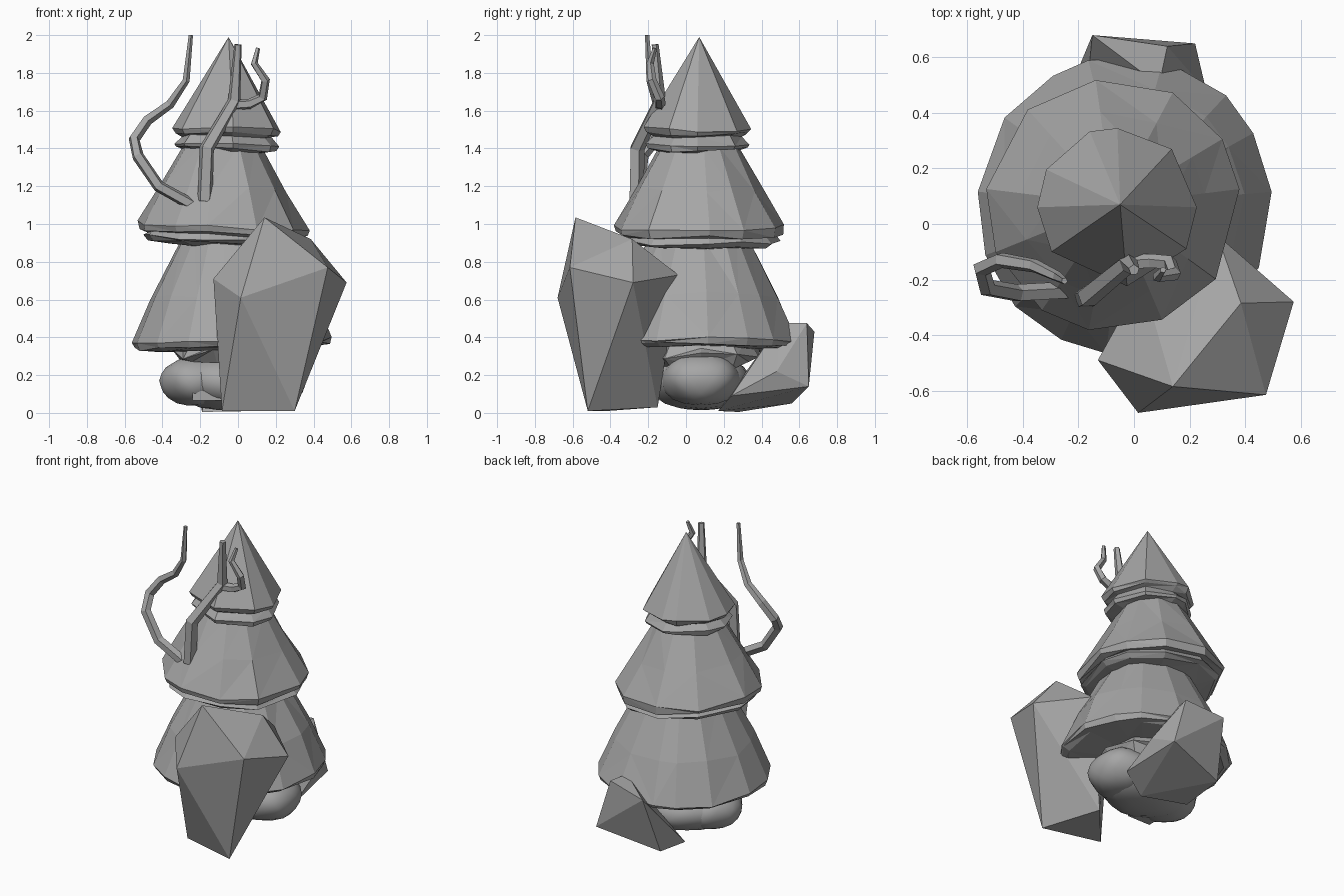
import bpy, bmesh, math, random
from mathutils import Vector

random.seed(4)
cube = bpy.data.objects.get("Cube")
if cube:
    bpy.data.objects.remove(cube, do_unlink=True)

grey = bpy.data.materials.new("plain grey")
grey.use_nodes = True
COLOUR = (0.38, 0.38, 0.38, 1)
grey.diffuse_color = COLOUR
grey.node_tree.nodes["Principled BSDF"].inputs["Base Color"].default_value = COLOUR


def finish(name, bm, smooth=False):
    bmesh.ops.recalc_face_normals(bm, faces=bm.faces)
    mesh = bpy.data.meshes.new(name)
    bm.to_mesh(mesh)
    bm.free()
    mesh.materials.append(grey)
    for p in mesh.polygons:
        p.use_smooth = smooth
    obj = bpy.data.objects.new(name, mesh)
    bpy.context.collection.objects.link(obj)
    return obj


def bridge(bm, rings):
    """Join neighbouring rings with quads."""
    for a, b in zip(rings, rings[1:]):
        for i in range(len(a)):
            j = (i + 1) % len(a)
            bm.faces.new((a[i], a[j], b[j], b[i]))


def tier(name, centre, angles, profile, rough=0.012, lean=0.0, tip=None):
    """Faceted skirt of foliage: rings of (radius, height), slightly uneven."""
    bm = bmesh.new()
    rings = []
    for r, z in profile:
        ring = []
        for deg in angles:
            a = math.radians(deg)
            rr = r * (1 + random.uniform(-rough, rough))
            ring.append(bm.verts.new((centre[0] + rr * math.cos(a),
                                      centre[1] + rr * math.sin(a),
                                      z + lean * rr * math.cos(a)
                                      + random.uniform(-rough, rough))))
        rings.append(ring)
    bridge(bm, rings)
    if tip:
        top = bm.verts.new(tip)
        for a, b in zip(rings[0], rings[0][1:] + rings[0][:1]):
            bm.faces.new((a, b, top))
    else:
        bm.faces.new(rings[0])
    bm.faces.new(rings[-1])
    bmesh.ops.triangulate(bm, faces=bm.faces)
    return finish(name, bm)


def rock(name, points):
    """Angular boulder wrapped around a few corner points."""
    bm = bmesh.new()
    for p in points:
        bm.verts.new(p)
    res = bmesh.ops.convex_hull(bm, input=bm.verts)
    loose = [g for g in res["geom_interior"] if isinstance(g, bmesh.types.BMVert)]
    bmesh.ops.delete(bm, geom=loose, context="VERTS")
    return finish(name, bm)


def vine(name, points, r0, r1, sides=5):
    """Tube along a path, thinning mostly towards its tip."""
    pts = [Vector(p) for p in points]
    bm = bmesh.new()
    rings = []
    side = Vector((0, 1, 0))
    for k, p in enumerate(pts):
        d = (pts[min(k + 1, len(pts) - 1)] - pts[max(k - 1, 0)]).normalized()
        side = (side - d * side.dot(d)).normalized()
        up = d.cross(side)
        r = r0 + (r1 - r0) * (k / (len(pts) - 1)) ** 3
        rings.append([bm.verts.new(p + r * (math.cos(a) * side + math.sin(a) * up))
                      for a in (math.tau * i / sides for i in range(sides))])
    bridge(bm, rings)
    bm.faces.new(rings[0])
    bm.faces.new(rings[-1])
    return finish(name, bm)


def lump(name, centre, radii):
    """Smooth, slightly uneven swelling of the root ball."""
    bm = bmesh.new()
    bmesh.ops.create_icosphere(bm, subdivisions=3, radius=1)
    for v in bm.verts:
        n = v.co.copy()
        k = 1 + 0.04 * math.sin(5 * n.x + 2 * n.z) * math.cos(4 * n.y)
        v.co = Vector(c + k * r * q for c, r, q in zip(centre, radii, n))
    return finish(name, bm, smooth=True)


# Foliage tiers
tier("top_foliage", (-0.06, 0.06), (0, 47, 90, 110, 152, 180, 214, 277, 329),
     [(0.288, 1.505), (0.27, 1.48), (0.235, 1.465), (0.275, 1.425), (0.265, 1.395),
      (0.19, 1.39)], lean=-0.03, tip=(-0.05, 0.07, 1.99))
tier("middle_foliage", (-0.075, 0.07), (7, 31, 62, 98, 132, 173, 202, 236, 259, 293, 324),
     [(0.205, 1.42), (0.335, 1.19), (0.455, 0.985), (0.445, 0.95), (0.405, 0.945),
      (0.43, 0.915), (0.4, 0.89), (0.28, 0.885)], lean=-0.05)
tier("bottom_foliage", (-0.035, 0.07),
     (5, 29, 47, 75, 104, 119, 144, 175, 200, 223, 245, 263, 285, 310, 335),
     [(0.27, 0.92), (0.43, 0.62), (0.535, 0.375), (0.52, 0.35), (0.48, 0.34), (0.3, 0.345)],
     lean=0.03)

# Trunk and root ball
tier("trunk", (-0.03, 0.08), range(0, 360, 36),
     [(0.26, 0.37), (0.33, 0.31), (0.27, 0.25)], rough=0.03)
lump("root_ball", (-0.02, 0.08, 0.165), (0.33, 0.27, 0.155))
lump("left_root", (0.17, 0.08, 0.18), (0.2, 0.21, 0.145))
lump("right_root", (-0.22, 0.04, 0.17), (0.19, 0.2, 0.135))

# Small ledge at the foot
bm = bmesh.new()
bmesh.ops.create_cube(bm, size=1)
bmesh.ops.scale(bm, vec=(0.17, 0.14, 0.05), verts=bm.verts)
bmesh.ops.translate(bm, vec=(-0.155, -0.07, 0.09), verts=bm.verts)
finish("foot_ledge", bm)

# Boulders
rock("front_boulder", [
    (0.14, -0.585, 1.035), (0.385, -0.285, 0.92), (0.575, -0.28, 0.69), (0.475, -0.615, 0.77),
    (0.015, -0.68, 0.61), (-0.13, -0.49, 0.71), (0.3, -0.04, 0.73), (0.03, -0.2, 0.72),
    (0.3, -0.52, 0.01), (-0.085, -0.42, 0.01), (0.15, -0.15, 0.03)])
rock("rear_boulder", [
    (0.12, 0.64, 0.475), (0.09, 0.5, 0.475), (-0.15, 0.68, 0.43), (0.22, 0.65, 0.14),
    (0.26, 0.48, 0.22), (0.26, 0.24, 0.09), (0.09, 0.17, 0.01), (-0.19, 0.28, 0.005),
    (-0.2, 0.56, 0.05)])

# Vines
vine("curling_vine", [
    (-0.24, -0.24, 1.1), (-0.42, -0.25, 1.2), (-0.53, -0.23, 1.36), (-0.55, -0.16, 1.45),
    (-0.48, -0.13, 1.55), (-0.36, -0.15, 1.635), (-0.275, -0.19, 1.76), (-0.25, -0.205, 2.0)],
    0.033, 0.012)
vine("upright_vine", [
    (-0.175, -0.265, 1.12), (-0.165, -0.26, 1.4), (-0.02, -0.14, 1.65), (0.0, -0.165, 1.95)],
    0.042, 0.02)
vine("hooked_vine", [
    (-0.02, -0.14, 1.63), (0.06, -0.135, 1.635), (0.13, -0.14, 1.67), (0.145, -0.18, 1.76),
    (0.085, -0.19, 1.85), (0.105, -0.165, 1.93)], 0.028, 0.012)
